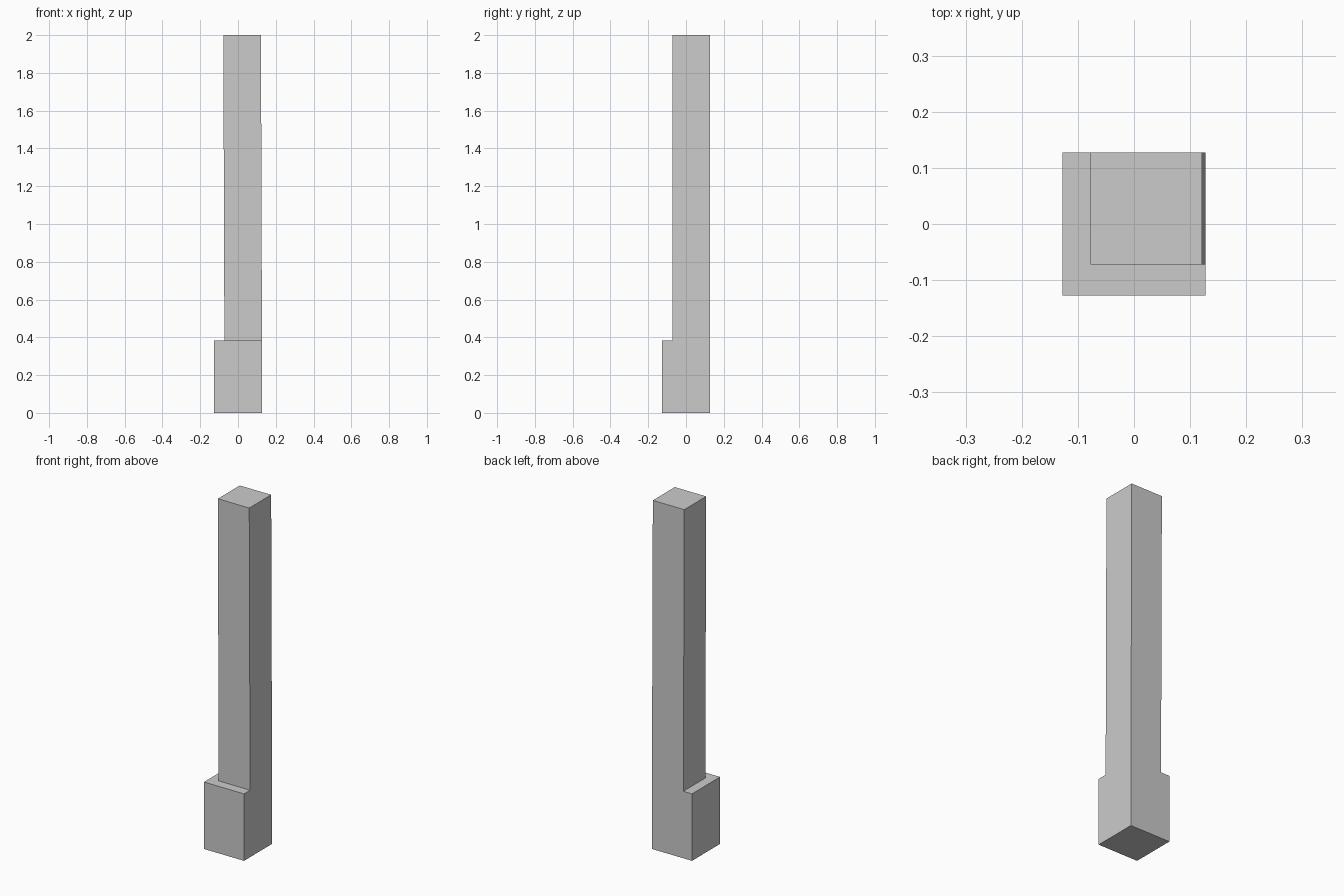
import bpy, bmesh
from mathutils import Vector

if "Cube" in bpy.data.objects:
    bpy.data.objects.remove(bpy.data.objects["Cube"])

HALF = 0.127      # half width of the plinth
BASE_H = 0.384    # plinth height
TOTAL_H = 2.0
INNER = -0.072    # front and left faces of the shaft
LEAN = -0.0055    # slight sideways lean of the shaft at its top

# plinth block
bm = bmesh.new()
bmesh.ops.create_cube(bm, size=1)
bmesh.ops.scale(bm, vec=(2 * HALF, 2 * HALF, BASE_H), verts=bm.verts)
bmesh.ops.translate(bm, vec=(0, 0, BASE_H / 2), verts=bm.verts)

# split the plinth top along the shaft's two inner sides
for axis in ((1, 0, 0), (0, 1, 0)):
    bmesh.ops.bisect_plane(bm, geom=bm.verts[:] + bm.edges[:] + bm.faces[:],
                           plane_co=Vector(axis) * INNER, plane_no=axis)

# shaft: raise the back right part of the top, flush with the plinth sides
bm.normal_update()
seat = [f for f in bm.faces if f.normal.z > 0.9
        and f.calc_center_median().x > INNER and f.calc_center_median().y > INNER]
new = bmesh.ops.extrude_face_region(bm, geom=seat)["geom"]
bmesh.ops.delete(bm, geom=[f for f in seat if f.is_valid], context='FACES_ONLY')
bmesh.ops.translate(bm, vec=(LEAN, 0, TOTAL_H - BASE_H),
                    verts=[g for g in new if isinstance(g, bmesh.types.BMVert)])

# merge coplanar splits on the flat sides
bmesh.ops.dissolve_limit(bm, angle_limit=0.001, verts=bm.verts, edges=bm.edges)
bmesh.ops.recalc_face_normals(bm, faces=bm.faces)

mesh = bpy.data.meshes.new("post_with_plinth")
bm.to_mesh(mesh)
bm.free()
post = bpy.data.objects.new("post_with_plinth", mesh)
bpy.context.collection.objects.link(post)
